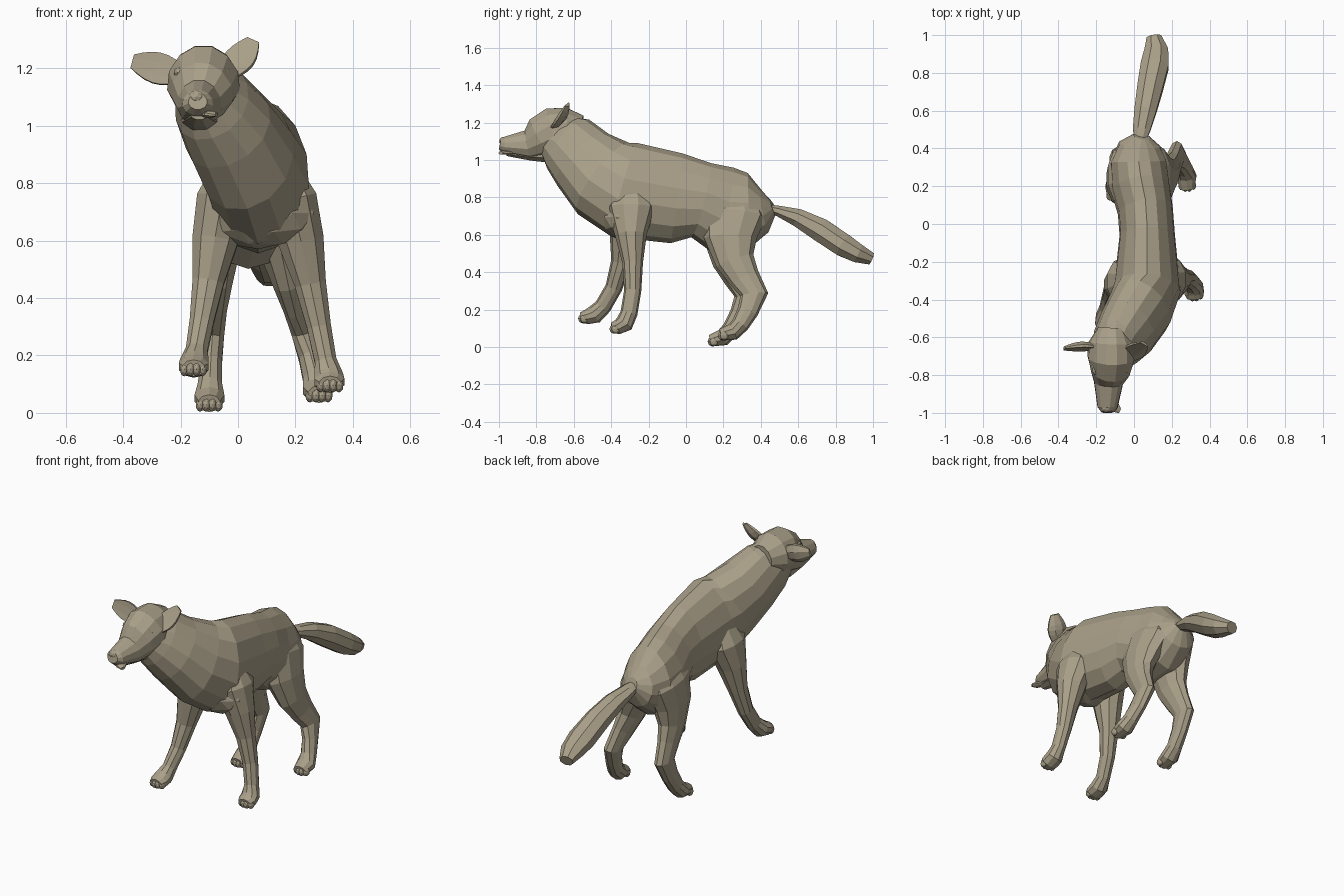
import bpy, bmesh, math
from mathutils import Vector

fur = bpy.data.materials.new("fur")
fur.diffuse_color = (0.40, 0.35, 0.25, 1)


def finish(name, bm):
    bmesh.ops.recalc_face_normals(bm, faces=bm.faces[:])
    mesh = bpy.data.meshes.new(name)
    bm.to_mesh(mesh)
    bm.free()
    mesh.materials.append(fur)
    ob = bpy.data.objects.new(name, mesh)
    bpy.context.collection.objects.link(ob)
    return ob


def loft(name, rows, sides=8, side=(1, 0, 0), egg=0.0, cup=1.0):
    """Skin oval rings (x, y, z, half width, half depth) along a path."""
    bm = bmesh.new()
    pts = [Vector(r[:3]) for r in rows]
    rings = []
    for i, (p, row) in enumerate(zip(pts, rows)):
        t = (pts[min(i + 1, len(pts) - 1)] - pts[max(i - 1, 0)]).normalized()
        s = Vector(side)
        s = (s - t * s.dot(t)).normalized()
        n = t.cross(s)
        ring = []
        for k in range(sides):
            a = 2 * math.pi * (k + 0.5) / sides
            u, v = math.cos(a), math.sin(a)
            u *= 1 - egg * v
            if v < 0:
                v *= cup
            ring.append(bm.verts.new(p + s * u * row[3] + n * v * row[4]))
        rings.append(ring)
    for a, b in zip(rings, rings[1:]):
        for k in range(sides):
            j = (k + 1) % sides
            bm.faces.new((a[k], a[j], b[j], b[k]))
    bm.faces.new(rings[0])
    bm.faces.new(rings[-1])
    return finish(name, bm)


def blob(name, loc, scale):
    bm = bmesh.new()
    bmesh.ops.create_icosphere(bm, subdivisions=2, radius=1)
    bmesh.ops.scale(bm, vec=scale, verts=bm.verts[:])
    bmesh.ops.translate(bm, vec=loc, verts=bm.verts[:])
    return finish(name, bm)


def ear(name, base, tip, side):
    """Cupped leaf that swells in the middle and rounds off at the tip."""
    base, tip = Vector(base), Vector(tip)
    rows = []
    for i in range(7):
        f = i / 6
        w = 0.02 + 0.04 * math.sin(math.pi * (0.12 + 0.83 * f))
        rows.append((*base.lerp(tip, f), w, 0.7 * w))
    loft(name, rows, side=side, cup=-0.1)


def leg(name, profile, x_top, x_foot, bow, dy=0, dz=0):
    """Leg from (y, z, half width, half depth) rows; dy, dz swing the foot."""
    top, foot = profile[0][1], profile[-1][1]
    rows = []
    for y, z, w, d in profile:
        f = (top - z) / (top - foot)
        rows.append((x_top + (x_foot - x_top) * f ** bow,
                     y + dy * f ** 1.7, z + dz * f ** 4, w * 1.05, d * 1.04))
    loft(name + "_leg", rows, sides=10)
    # Toes across the front of the paw
    x, y, z = rows[-1][:3]
    for i in range(4):
        off = i - 1.5
        blob(f"{name}_toe_{i + 1}", (x + off * .021, y + .008 + .005 * off * off, z - .004),
             (.016, .024, .025))


# Trunk and neck, rump to throat
loft("trunk", [
    (.04, .465, .75, .045, .04), (.03, .42, .73, .11, .118),
    (.025, .33, .725, .152, .205), (.035, .2, .73, .157, .235),
    (.06, .08, .785, .147, .205), (.07, -.05, .795, .147, .242),
    (.07, -.33, .84, .178, .26), (.032, -.44, .9, .172, .235),
    (-.035, -.55, 1, .162, .195), (-.09, -.63, 1.085, .138, .172),
    (-.12, -.7, 1.13, .105, .125)], sides=14, egg=0.1)
blob("chest", (.07, -.33, .695), (.205, .13, .125))

# Head and muzzle
loft("head", [
    (-.115, -.55, 1.165, .075, .075), (-.12, -.63, 1.165, .122, .117),
    (-.12, -.71, 1.155, .128, .13), (-.125, -.78, 1.12, .108, .115),
    (-.135, -.845, 1.08, .078, .082), (-.14, -.97, 1.08, .054, .046),
    (-.14, -.995, 1.085, .033, .03)], sides=12, egg=0.1)
loft("lower_jaw", [(-.13, -.72, 1.03, .07, .05), (-.135, -.83, 1.03, .054, .036),
                   (-.135, -.96, 1.036, .03, .016)])
loft("tongue", [(-.13, -.9, 1.037, .025, .012), (-.095, -.98, 1.04, .027, .012),
                (-.075, -.99, 1.037, .014, .008)], side=(1, .6, 0))
blob("nose", (-.145, -.974, 1.1), (.03, .025, .024))
for sx, label in ((-1, "left"), (1, "right")):
    x = -.125 + sx * .066
    blob(label + "_eye", (x, -.795, 1.145), (.018, .018, .014))
    blob(label + "_brow", (x, -.765, 1.185), (.034, .04, .022))
ear("left_ear", (-.2, -.665, 1.18), (-.368, -.665, 1.225), (0, .2, 1))
ear("right_ear", (-.04, -.715, 1.18), (.053, -.64, 1.3), (.7, -.5, -.5))

# Bushy tail
loft("tail", [
    (.03, .43, .745, .03, .02), (.04, .5, .725, .05, .032),
    (.06, .6, .69, .063, .052), (.085, .72, .625, .073, .068),
    (.11, .84, .545, .08, .067), (.118, .92, .5, .068, .055),
    (.105, .99, .472, .042, .035)])

# Legs: one profile per pair, posed differently left and right
front = [(-.29, .88, .05, .07), (-.295, .74, .09, .125), (-.295, .6, .08, .082),
         (-.285, .45, .055, .053), (-.285, .3, .042, .044),
         (-.305, .18, .038, .044), (-.33, .125, .05, .048),
         (-.365, .107, .052, .038), (-.395, .1, .038, .028)]
hind = [(.27, .84, .05, .1), (.26, .71, .085, .163), (.238, .58, .077, .135),
        (.262, .46, .058, .1), (.312, .37, .045, .08), (.365, .28, .041, .072),
        (.33, .19, .038, .054), (.29, .12, .042, .046),
        (.25, .08, .052, .044), (.185, .065, .038, .03)]
leg("front_right", front, .14, .32, .8)
leg("front_left", front, -.02, -.155, .8, dy=-.167, dz=.056)
leg("hind_right", hind, .065, .282, .9)
leg("hind_left", hind, -.01, -.1, .4, dy=-.055, dz=-.032)
